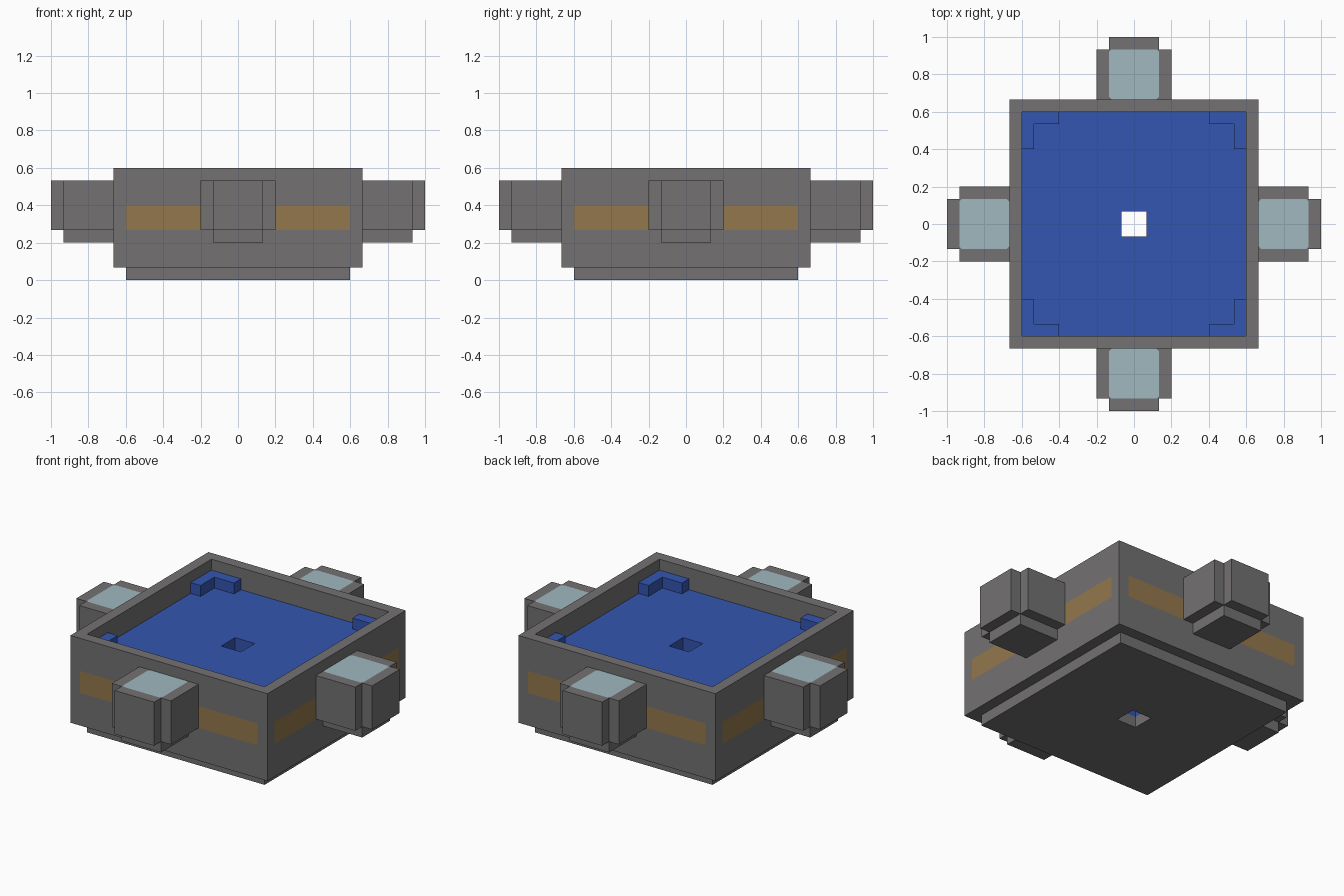
import bpy, bmesh, math
from mathutils import Matrix, Vector

cube = bpy.data.objects.get("Cube")
if cube:
    bpy.data.objects.remove(cube, do_unlink=True)

U = 1 / 15  # design grid unit


def material(name, rgb):
    m = bpy.data.materials.new(name)
    m.use_nodes = True
    m.diffuse_color = (*rgb, 1)
    bsdf = next(n for n in m.node_tree.nodes if n.type == "BSDF_PRINCIPLED")
    bsdf.inputs["Base Color"].default_value = (*rgb, 1)
    return m


GREY = material("grey metal", (0.172, 0.165, 0.17))
BLUE = material("blue panel", (0.034, 0.092, 0.44))
GLASS = material("pale glass", (0.35, 0.48, 0.52))
AMBER = material("amber stripe", (0.296, 0.186, 0.073))


def finish(name, bm, *mats):
    bmesh.ops.recalc_face_normals(bm, faces=bm.faces)
    mesh = bpy.data.meshes.new(name)
    bm.to_mesh(mesh)
    bm.free()
    for m in mats:
        mesh.materials.append(m)
    ob = bpy.data.objects.new(name, mesh)
    bpy.context.collection.objects.link(ob)
    return ob


def add_box(bm, lo, hi):
    """Box between two corners, in grid units."""
    lo, hi = Vector(lo) * U, Vector(hi) * U
    mat = Matrix.Translation((lo + hi) / 2) @ Matrix.Diagonal((*(hi - lo), 1))
    bmesh.ops.create_cube(bm, size=1, matrix=mat)


def square_tube(outer, inner, z0, z1):
    """Square block with a square hole right through it."""
    bm = bmesh.new()
    loops = [[bm.verts.new((sx * r * U, sy * r * U, z * U))
              for sx, sy in ((-1, -1), (1, -1), (1, 1), (-1, 1))]
             for r, z in ((outer, z0), (outer, z1), (inner, z1), (inner, z0))]
    for k in range(4):
        a, b = loops[k], loops[(k + 1) % 4]
        for i in range(4):
            j = (i + 1) % 4
            bm.faces.new((a[i], a[j], b[j], b[i]))
    return bm


def cut(bm, point, normal, faces):
    """Split the chosen faces along a plane."""
    geom = {*faces}
    for f in faces:
        geom.update(f.edges, f.verts)
    bmesh.ops.bisect_plane(bm, geom=list(geom), dist=1e-6,
                           plane_co=Vector(point) * U, plane_no=normal)


# Base plate and raised floor with a central shaft
finish("base_plate", square_tube(9, 1, 0, 1), GREY)
finish("blue_floor", square_tube(9, 1, 1, 7), BLUE)

# Outer walls with amber stripes cut into every side
bm = square_tube(10, 9, 1, 9)


def outer_faces(axis):
    return [f for f in bm.faces
            if abs(abs(f.calc_center_median()[axis]) - 10 * U) < 1e-4]


for z in (4, 6):
    for axis in (0, 1):
        cut(bm, (0, 0, z), (0, 0, 1), outer_faces(axis))
for axis in (0, 1):
    normal = Vector((axis == 1, axis == 0, 0))
    for d in (-9, -3, 3, 9):
        cut(bm, normal * d, normal, outer_faces(axis))
for axis in (0, 1):
    for f in outer_faces(axis):
        c = f.calc_center_median() / U
        f.material_index = int(4 < c.z < 6 and 3 < abs(c[1 - axis]) < 9)
finish("outer_walls", bm, GREY, AMBER)

# L-shaped corner brackets on the floor
for i, name in enumerate(("front_left", "back_left", "back_right", "front_right")):
    bm = bmesh.new()
    outline = ((9, -9), (9, -6), (8, -6), (8, -8), (6, -8), (6, -9))
    low = bm.faces.new([bm.verts.new((x * U, y * U, 7 * U)) for x, y in outline])
    ext = bmesh.ops.extrude_face_region(bm, geom=[low], use_keep_orig=True)
    bmesh.ops.translate(bm, vec=(0, 0, U),
                        verts=[v for v in ext["geom"] if isinstance(v, bmesh.types.BMVert)])
    bmesh.ops.rotate(bm, verts=bm.verts, matrix=Matrix.Rotation(i * math.pi / 2, 3, "Z"))
    finish(name + "_bracket", bm, BLUE)

# Side pods with glass on top
for i, name in enumerate(("front", "left", "back", "right")):
    bm = bmesh.new()
    add_box(bm, (-3, -14, 4), (3, -10, 8))
    add_box(bm, (-2, -15, 4), (2, -14, 8))
    add_box(bm, (-2, -14, 3), (2, -10, 4))

    def top_faces():
        found = []
        for f in bm.faces:
            c = f.calc_center_median() / U
            if abs(c.z - 8) < 0.01 and c.y > -14:
                found.append(f)
        return found

    for x in (-2, 2):
        cut(bm, (x, 0, 8), (1, 0, 0), top_faces())
    # Small clipped corners on the glass
    for sx in (-1, 1):
        for sy in (-1, 1):
            middle = [f for f in top_faces() if abs(f.calc_center_median().x) < 2 * U]
            cut(bm, (sx * 1.8, -12 + sy * 2, 8), (sx, sy, 0), middle)
    for f in top_faces():
        c = f.calc_center_median() / U
        f.material_index = int(abs(c.x) + abs(c.y + 12) < 1)
    bmesh.ops.rotate(bm, verts=bm.verts, matrix=Matrix.Rotation(i * math.pi / 2, 3, "Z"))
    finish(name + "_pod", bm, GREY, GLASS)
